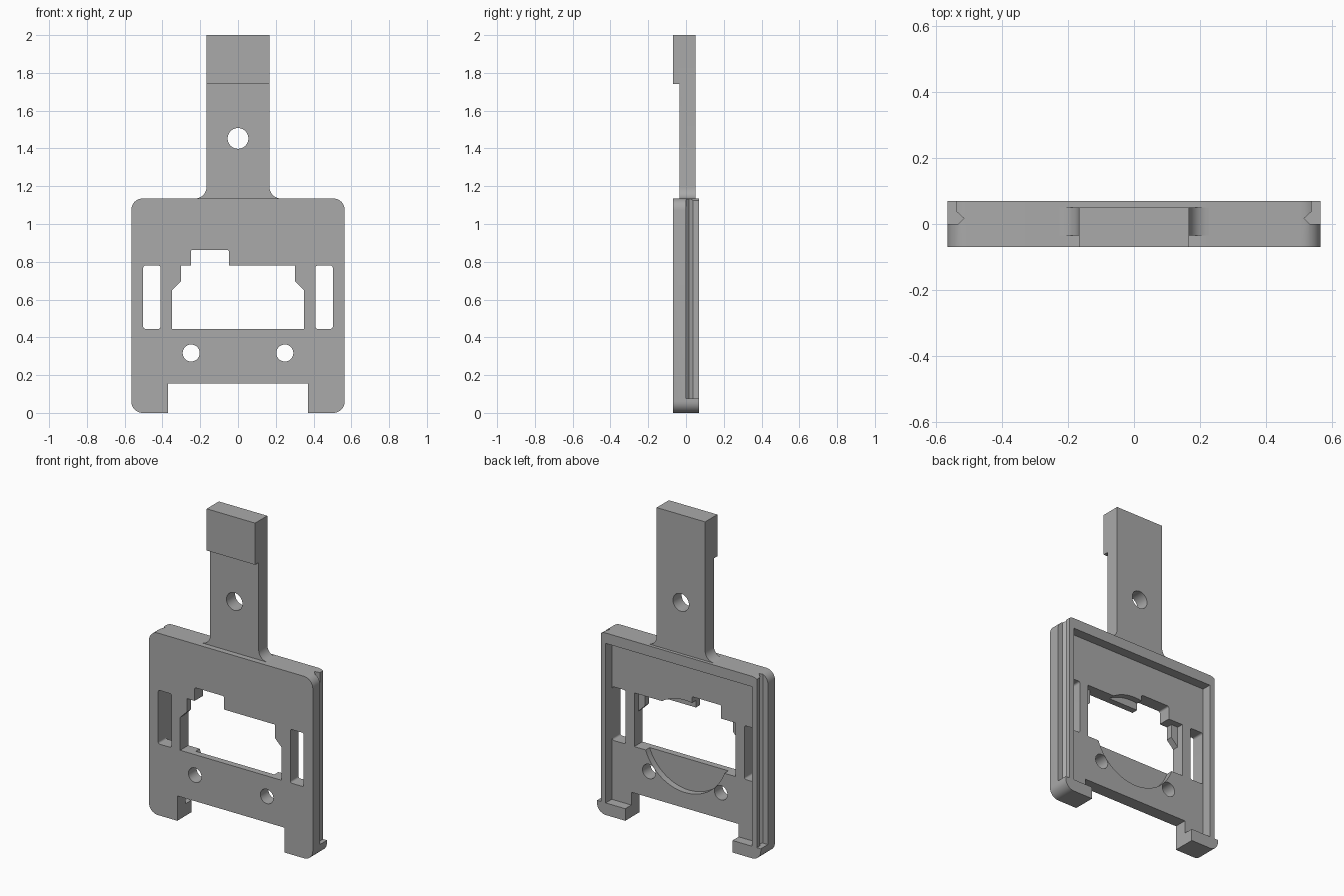
import bpy
import bmesh
from math import sin, cos, pi, radians
from mathutils import Vector

if "Cube" in bpy.data.objects:
    bpy.data.objects.remove(bpy.data.objects["Cube"], do_unlink=True)

grey = bpy.data.materials.new("plain grey")
grey.use_nodes = True
grey.diffuse_color = (0.4, 0.4, 0.4, 1)
grey.node_tree.nodes["Principled BSDF"].inputs["Base Color"].default_value = (0.4, 0.4, 0.4, 1)


def prism(name, points, low, high, axis="y"):
    """Extrude a flat outline along y (points are x, z) or along z (points are x, y)."""
    bm = bmesh.new()
    place = (lambda a, b: (a, low, b)) if axis == "y" else (lambda a, b: (a, b, low))
    face = bm.faces.new([bm.verts.new(place(a, b)) for a, b in points])
    grown = bmesh.ops.extrude_face_region(bm, geom=[face])["geom"]
    shift = Vector((0, high - low, 0)) if axis == "y" else Vector((0, 0, high - low))
    bmesh.ops.translate(bm, vec=shift, verts=[v for v in grown if isinstance(v, bmesh.types.BMVert)])
    bmesh.ops.recalc_face_normals(bm, faces=bm.faces)
    mesh = bpy.data.meshes.new(name)
    bm.to_mesh(mesh)
    bm.free()
    mesh.materials.append(grey)
    obj = bpy.data.objects.new(name, mesh)
    bpy.context.collection.objects.link(obj)
    return obj


def box(x0, x1, z0, z1):
    return [(x0, z0), (x1, z0), (x1, z1), (x0, z1)]


def disc(x, z, r, n=48):
    return [(x + r * cos(2 * pi * i / n), z + r * sin(2 * pi * i / n)) for i in range(n)]


def arc(x, z, r, start, end, n=8):
    angles = [radians(start + (end - start) * i / n) for i in range(n + 1)]
    return [(x + r * cos(t), z + r * sin(t)) for t in angles]


def round_box(x0, x1, z0, z1, r):
    return (arc(x0 + r, z0 + r, r, 180, 270) + arc(x1 - r, z0 + r, r, 270, 360)
            + arc(x1 - r, z1 - r, r, 0, 90) + arc(x0 + r, z1 - r, r, 90, 180))


def cut(obj, points, low, high, axis="y"):
    """Subtract a prism from the part and bake the result."""
    cutter = prism("cutter", points, low, high, axis)
    cutter.hide_render = True
    mod = obj.modifiers.new("cut", "BOOLEAN")
    mod.operation, mod.solver, mod.object = "DIFFERENCE", "EXACT", cutter
    graph = bpy.context.evaluated_depsgraph_get()
    mesh = bpy.data.meshes.new_from_object(obj.evaluated_get(graph))
    obj.modifiers.clear()
    obj.data = mesh
    bpy.data.objects.remove(cutter, do_unlink=True)


W, H, T = 0.565, 1.135, 0.07
FLOOR, SHELF = 0.01, -0.03

# Main plate with rounded corners
plate = prism("mounting_plate", round_box(-W, W, 0, H, 0.06), -T, T)

# Gap between the two legs
cut(plate, box(-0.37, 0.37, -0.1, 0.155), -0.2, 0.2)

# Shallow tray in the back, open at the bottom between the legs
cut(plate, box(-0.505, 0.505, 0.075, 1.07), FLOOR, 0.2)

# Round pocket sunk deeper into the tray
cut(plate, disc(0, 0.54, 0.288, 64), SHELF, 0.2)

# Window: rectangular behind, chamfered shoulders in front, with an offset notch
cut(plate, box(-0.35, 0.35, 0.445, 0.78), SHELF, 0.2)
cut(plate, [(-0.35, 0.445), (0.35, 0.445), (0.35, 0.65), (0.303, 0.697),
            (0.303, 0.78), (-0.303, 0.78), (-0.303, 0.697), (-0.35, 0.65)], -0.2, 0)
cut(plate, round_box(-0.25, -0.048, 0.7, 0.863, 0.01), -0.2, 0.2)

# Side slots, screw holes and V grooves on both sides
for s in (-1, 1):
    cut(plate, round_box(*sorted((s * 0.41, s * 0.502)), 0.445, 0.78, 0.012), -0.2, 0.2)
    cut(plate, disc(s * 0.248, 0.317, 0.045), -0.2, 0.2)
    groove = [(0.7, 0), (0.532, 0), (0.515, 0.017), (0.538, 0.038), (0.538, 0.2), (0.7, 0.2)]
    cut(plate, [(s * x, y) for x, y in groove], 0.075, 1.3, "z")

# Upright handle with flared root
half, flare = 0.167, 0.06
side = [(half, 2.0)] + arc(half + flare, H + flare, flare, 180, 270)
side.append((half + flare, H - 0.03))
handle = prism("handle", side + [(-x, z) for x, z in reversed(side)], -T, 0.05)

# Step below the thicker handle tip, and the hanging hole
cut(handle, box(-0.5, 0.5, 1.0, 1.74), -0.2, -0.035)
cut(handle, disc(0, 1.453, 0.055), -0.2, 0.2)

# Smooth the rounded walls, keep edges sharp
for obj in (plate, handle):
    bpy.ops.object.select_all(action="DESELECT")
    obj.select_set(True)
    bpy.context.view_layer.objects.active = obj
    bpy.ops.object.shade_smooth_by_angle(angle=radians(30))
